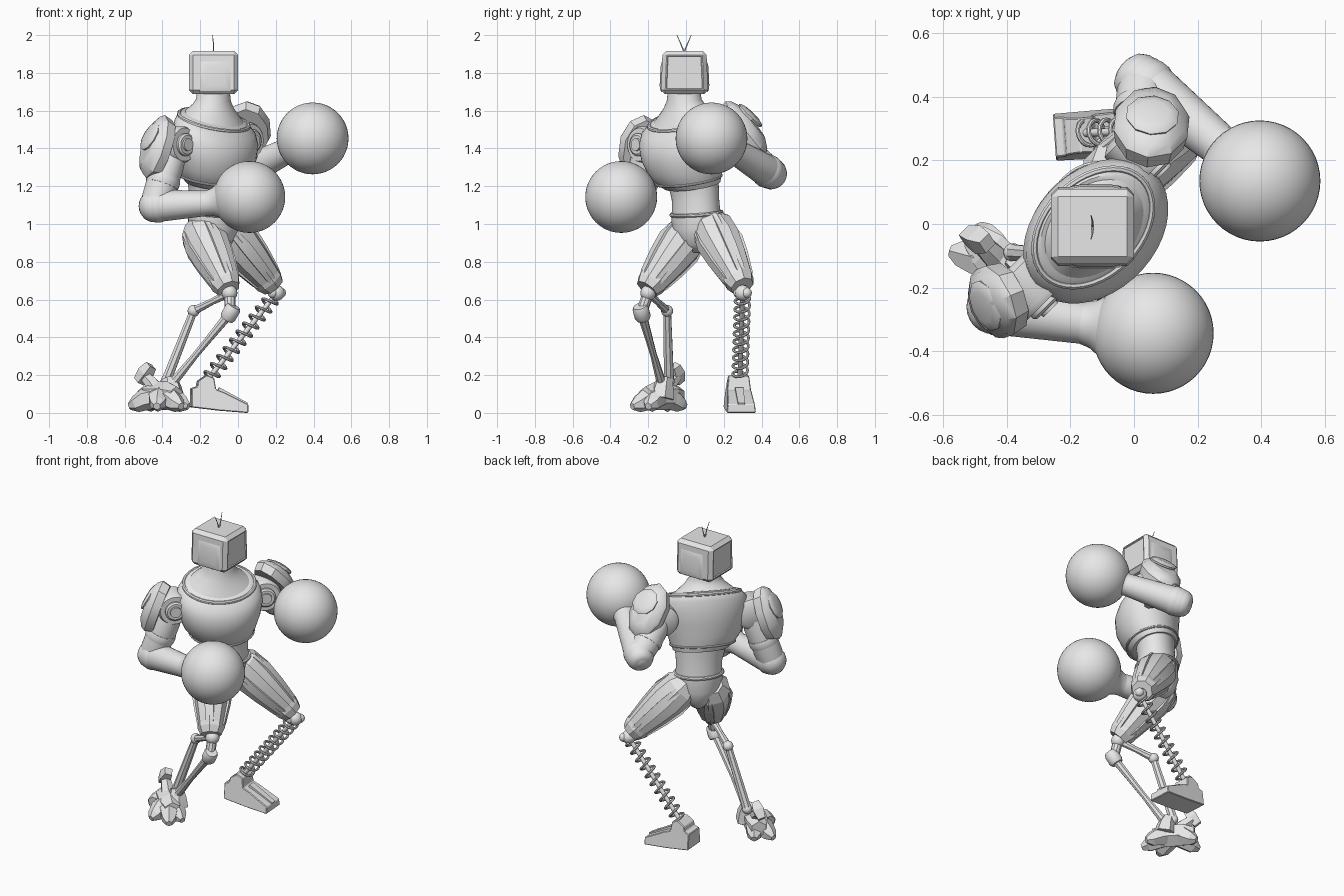
import bpy, bmesh, math
from mathutils import Vector as V, Matrix

cube = bpy.data.objects.get("Cube")
if cube:
    bpy.data.objects.remove(cube, do_unlink=True)

grey = bpy.data.materials.new("plain_grey")
grey.use_nodes = True
grey.diffuse_color = (0.8, 0.8, 0.8, 1)
grey.node_tree.nodes["Principled BSDF"].inputs["Base Color"].default_value = (0.8, 0.8, 0.8, 1)

FWD = V((1, -1, 0)).normalized()    # chest direction
SIDE = V((1, 1, 0)).normalized()    # shoulder line
UP = V((0, 0, 1))


def finish(name, bm, angle=35):
    bmesh.ops.recalc_face_normals(bm, faces=bm.faces)
    mesh = bpy.data.meshes.new(name)
    bm.to_mesh(mesh)
    bm.free()
    mesh.materials.append(grey)
    ob = bpy.data.objects.new(name, mesh)
    bpy.context.collection.objects.link(ob)
    bpy.ops.object.select_all(action='DESELECT')
    ob.select_set(True)
    bpy.context.view_layer.objects.active = ob
    bpy.ops.object.shade_smooth_by_angle(angle=math.radians(angle))


def loft(name, rings, n=24, closed=False, angle=35):
    """Skin rings given as (centre, u axis, v axis)."""
    bm = bmesh.new()
    rows = []
    for c, u, v in rings:
        turns = [(i + 0.5) * math.tau / n for i in range(n)]
        rows.append([bm.verts.new(V(c) + u * math.cos(t) + v * math.sin(t)) for t in turns])
    pairs = list(zip(rows, rows[1:])) + ([(rows[-1], rows[0])] if closed else [])
    for a, b in pairs:
        for i in range(n):
            j = (i + 1) % n
            bm.faces.new((a[i], a[j], b[j], b[i]))
    if not closed:
        bm.faces.new(rows[0])
        bm.faces.new(rows[-1])
    finish(name, bm, angle)


def tube(name, pts, radii, n=16, ref=FWD, closed=False, angle=35):
    """Sweep a round or polygonal section along a path."""
    pts = [V(p) for p in pts]
    if not isinstance(radii, (list, tuple)):
        radii = [radii] * len(pts)
    rings = []
    for i, p in enumerate(pts):
        if closed:
            t = pts[(i + 1) % len(pts)] - pts[i - 1]
        else:
            t = pts[min(i + 1, len(pts) - 1)] - pts[max(i - 1, 0)]
        t.normalize()
        u = t.cross(V(ref)).normalized()
        rings.append((p, u * radii[i], t.cross(u) * radii[i]))
    loft(name, rings, n, closed, angle)


def limb(name, a, b, profile, **kw):
    """Straight limb; profile is (fraction, radius) pairs."""
    a, b = V(a), V(b)
    tube(name, [a.lerp(b, f) for f, r in profile], [r for f, r in profile], **kw)


def ball(name, c, r, n=32):
    bm = bmesh.new()
    bmesh.ops.create_uvsphere(bm, u_segments=n, v_segments=n // 2, radius=r)
    bmesh.ops.translate(bm, verts=bm.verts, vec=V(c))
    finish(name, bm, 60)


def plate(name, c, normal, w, h, depth, n=8, angle=20):
    """Domed armour plate standing upright on its normal."""
    nrm = V(normal).normalized()
    u = UP.cross(nrm).normalized()
    v = nrm.cross(u)
    steps = ((-1, 0.92), (0, 1), (0.5, 0.9), (1, 0.6))
    loft(name, [(V(c) + nrm * depth * d, u * w * s, v * h * s) for d, s in steps], n, angle=angle)


def body(name, rows, n=40):
    """Ellipses (x, y, z, half width, half depth, forward dip) along the shoulder line."""
    loft(name, [((x, y, z), SIDE * a, (FWD - UP * dip) * b) for x, y, z, a, b, dip in rows], n, angle=50)


def rim(name, x, y, z, a, b, r, dip):
    pts = []
    for i in range(40):
        t = i * math.tau / 40
        pts.append(V((x, y, z)) + SIDE * a * math.cos(t) + (FWD - UP * dip) * b * math.sin(t))
    tube(name, pts, r, 8, UP, True)


# Torso
body("pelvis", [(-.13, .07, .85, .04, .06, 0), (-.13, .065, .89, .085, .1, 0),
                (-.13, .06, .97, .145, .125, 0), (-.13, .055, 1.06, .142, .122, .1)])
body("abdomen", [(-.13, .055, 1.05, .138, .118, 0), (-.13, .05, 1.13, .138, .112, 0),
                 (-.13, .04, 1.2, .15, .115, 0), (-.13, .02, 1.28, .17, .13, 0)])
body("chest", [(-.13, .035, 1.205, .165, .128, .25), (-.13, .015, 1.235, .192, .15, .25),
               (-.128, -.005, 1.29, .22, .17, .25), (-.122, -.018, 1.37, .246, .188, .28),
               (-.12, -.022, 1.45, .26, .19, .3), (-.122, -.02, 1.51, .25, .174, .35),
               (-.127, -.013, 1.545, .225, .155, .4), (-.13, -.01, 1.57, .19, .132, .4)])
body("neck", [(-.13, -.01, 1.55, .2, .14, .35), (-.13, -.01, 1.585, .16, .12, .3), (-.13, -.01, 1.62, .12, .102, .2),
              (-.13, -.01, 1.655, .095, .09, .1), (-.13, -.01, 1.71, .086, .086, 0)])
rim("belt", -.13, .055, 1.055, .143, .121, .011, .1)
rim("chest_lower_rim", -.13, .014, 1.235, .193, .151, .007, .25)
rim("collar", -.128, -.011, 1.55, .213, .148, .012, .4)

# Box head with a framed screen
bm = bmesh.new()
bmesh.ops.create_cube(bm, size=1)
bmesh.ops.scale(bm, vec=(.26, .25, .23), verts=bm.verts)
for v in bm.verts:
    if v.co.z > 0:
        v.co.y *= .93
bmesh.ops.bevel(bm, geom=bm.edges[:], offset=.022, segments=1, affect='EDGES')
bm.normal_update()
ends = [f for f in bm.faces if f.calc_area() > .03 and abs(f.normal.x) > .9]
bmesh.ops.inset_individual(bm, faces=ends, thickness=.008, depth=0)
bmesh.ops.inset_individual(bm, faces=ends, thickness=.004, depth=-.006)
bmesh.ops.translate(bm, verts=bm.verts, vec=(-.13, -.008, 1.802))
finish("head_box", bm, 20)
for s in (-1, 1):
    plate("head_side_panel", (-.12, -.008 + s * .119, 1.782), (0, s, .05), .118, .118, .01, 4)
    tube("antenna", [(-.13, -.01, 1.91), (-.13, -.01 + s * .018, 1.955), (-.135, -.01 + s * .038, 2)],
         [.004, .003, .0015], 6)

# Arms: shoulder, elbow, wrist, glove centre, pad centre and normal
arms = {
    "right": ((-.335, -.195, 1.42), (-.44, -.26, 1.095), (-.16, -.31, 1.11), (.06, -.343, 1.143),
              (-.437, -.245, 1.41), (-.85, -.35, .3)),
    "left": ((.02, .235, 1.44), (.03, .443, 1.272), (.265, .25, 1.39), (.395, .135, 1.453),
             (.055, .315, 1.51), (.08, .77, .6)),
}
for side, (sh, el, wr, gl, pad, nrm) in arms.items():
    sh, el, wr, gl, pad, nrm = (V(p) for p in (sh, el, wr, gl, pad, nrm))
    nrm.normalize()
    limb(side + "_shoulder_drum", sh - FWD * .08, sh + FWD * .075,
         [(0, .07), (.12, .098), (.88, .098), (1, .088)], ref=UP, n=28)
    limb(side + "_shoulder_hub", sh + FWD * .07, sh + FWD * .095, [(0, .06), (.7, .06), (1, .05)], ref=UP, n=24)
    limb(side + "_hub_cap", sh + FWD * .09, sh + FWD * .105, [(0, .035), (1, .033)], ref=UP, n=20)
    limb(side + "_upper_arm", sh, el, [(0, .07), (.3, .084), (.6, .086), (.9, .082), (1, .078)], n=24)
    limb(side + "_arm_band", sh, el, [(.52, .088), (.56, .091), (.62, .091), (.66, .088)], n=24)
    ball(side + "_elbow", el, .086, 24)
    limb(side + "_forearm", el, wr, [(-.24, .045), (-.2, .066), (-.12, .08), (.1, .085), (.5, .077), (1, .067)],
         ref=UP, n=24)
    limb(side + "_elbow_cuff", el, wr, [(-.02, .085), (.03, .089), (.09, .089), (.14, .084)], ref=UP, n=24)
    limb(side + "_glove_cuff", wr, gl, [(-.15, .066), (0, .067), (.15, .076), (.3, .098), (.45, .13)], ref=UP, n=32)
    ball(side + "_glove", gl, .19, 48)
    plate(side + "_shoulder_pad", pad, nrm, .122, .175, .05, 10, 30)
    plate(side + "_pad_top", pad + nrm * .035 + UP * .045, nrm + UP * .2, .085, .085, .014, 10, 30)

# Thighs with raised strips
legs = {"right": ((-.2, .025, .965), (-.055, -.2, .665)), "left": ((-.08, .135, .99), (.18, .293, .68))}
shape = [(-.12, .07), (.04, .115), (.28, .122), (.55, .108), (.85, .086), (1, .068)]
for side, (hip, knee) in legs.items():
    hip, knee = V(hip), V(knee)
    limb(side + "_thigh", hip, knee, shape, n=8, angle=15)
    axis = (knee - hip).normalized()
    u = axis.cross(FWD).normalized()
    v = axis.cross(u)
    for k in range(4):
        t = k * math.pi / 2 + .4
        out = u * math.cos(t) + v * math.sin(t)
        path = [hip.lerp(knee, f) + out * (r * .93 - .02) for f, r in shape[1:]]
        tube(side + "_thigh_strip", path, [.03, .042, .04, .034, .02], 4, out, angle=15)
    limb(side + "_knee_collar", hip, knee, [(.86, .084), (.93, .082), (1.03, .064)], n=8, angle=15)

# Spring leg
knee, ankle = V((.205, .3, .635)), V((-.165, .285, .17))
ball("spring_knee", knee, .042, 20)
for s in (-1, 1):
    ball("spring_knee_bolt", knee + SIDE * s * .03, .028, 12)
limb("spring_rod", knee, ankle, [(0, .013), (1, .013)], n=12)
axis = (ankle - knee).normalized()
u = axis.cross(UP).normalized()
v = axis.cross(u)
coil = []
for i in range(181):
    t = i * math.tau / 18
    coil.append(knee.lerp(ankle, .05 + .92 * i / 180) + (u * math.cos(t) + v * math.sin(t)) * .039)
tube("spring", coil, .0075, 8, axis)

# Wedge foot
bm = bmesh.new()
outline = ((-.25, .03), (-.1, .012), (.05, 0), (.05, .045), (-.08, .11), (-.12, .125),
           (-.13, .185), (-.17, .2), (-.215, .17), (-.22, .14), (-.25, .13))
side_face = bm.faces.new([bm.verts.new((x, .205, z)) for x, z in outline])
ext = bmesh.ops.extrude_face_region(bm, geom=[side_face])
bmesh.ops.translate(bm, vec=(0, .155, 0), verts=[e for e in ext["geom"] if isinstance(e, bmesh.types.BMVert)])
for vert in bm.verts:
    vert.co.y = .282 + (vert.co.y - .282) * (1 - 1.5 * vert.co.z)
bmesh.ops.bevel(bm, geom=bm.edges[:], offset=.004, segments=1, affect='EDGES')
bmesh.ops.rotate(bm, verts=bm.verts, cent=(-.1, .282, 0), matrix=Matrix.Rotation(math.radians(4), 3, 'Z'))
finish("left_foot", bm, 15)
tube("left_foot_ridge", [(-.11, .282, .115), (.045, .293, .036)], [.032, .025], 4, UP, angle=15)

# Two-bar leg
knee, link, low = V((-.045, -.2, .635)), V((-.235, -.1, .54)), V((-.04, -.235, .53))
for c, r in ((knee, .042), (link, .032), ((-.38, -.09, .17), .03), ((-.345, -.13, .16), .03)):
    ball("leg_joint", c, r, 16)
limb("knee_drop", knee, low, [(0, .03), (1, .03)], n=10)
limb("lower_joint", low - V((-.02, .01, -.035)), low + V((-.02, .01, -.035)),
     [(0, .035), (.2, .043), (.8, .043), (1, .035)], n=16)
limb("knee_link", knee, link, [(0, .024), (.5, .018), (1, .024)], n=8)
limb("outer_shin_bar", link, (-.38, -.09, .17), [(0, .022), (.3, .024), (1, .028)], n=8)
limb("inner_shin_bar", low, (-.345, -.13, .16), [(0, .026), (.4, .02), (.6, .018), (1, .026)], n=8)

# Clawed foot
core = V((-.41, -.13, .09))
limb("claw_foot_core", core - FWD * .13, core + FWD * .12,
     [(0, .05), (.25, .074), (.7, .076), (1, .05)], n=6, ref=UP, angle=15)
toes = ((-.262, -.2), (-.3, -.285), (-.43, -.285), (-.575, -.085), (-.49, -.005))
for x, y in toes:
    tip = V((x, y, .035))
    mid = core.lerp(tip, .5) + UP * .01
    tube("claw_toe", [core, mid, core.lerp(tip, .8), tip], [.06, .06, .045, .02], 6, UP, angle=15)
tube("heel_strut", [core, (-.46, -.08, .16), (-.49, -.05, .19)], [.05, .038, .03], 6, angle=15)
tube("heel_block", [(-.525, -.035, .165), (-.49, -.05, .21), (-.46, -.06, .25)], [.032, .046, .032], 4, angle=15)
tube("ankle_guard", [(-.35, -.13, .08), (-.355, -.12, .14), (-.365, -.11, .185)], [.07, .056, .04], 6, angle=15)
